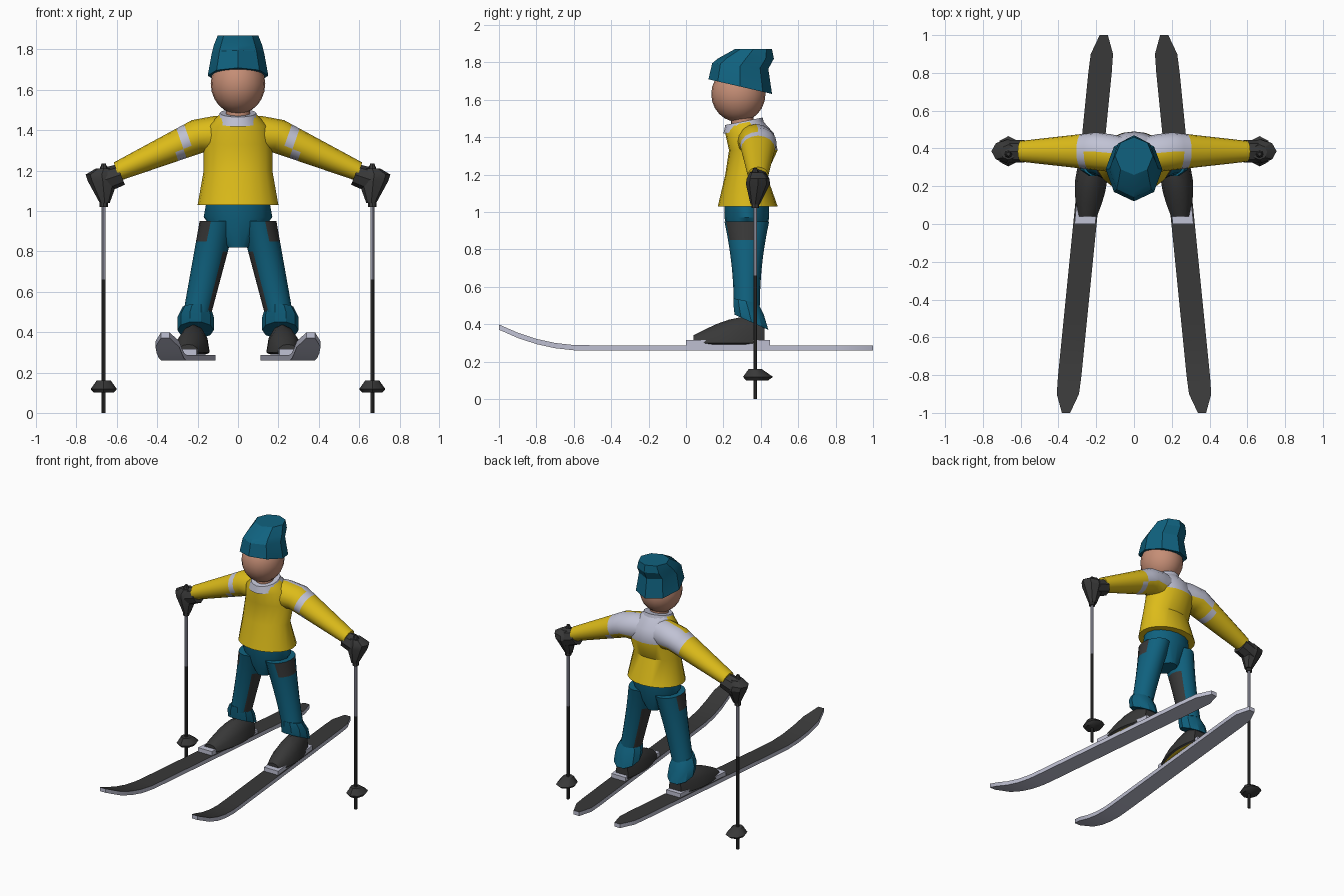
import bpy, bmesh
from math import cos, sin, pi, radians, sqrt

cube = bpy.data.objects.get("Cube")
if cube:
    bpy.data.objects.remove(cube, do_unlink=True)


def material(name, *colour):
    mat = bpy.data.materials.new(name)
    mat.use_nodes = True
    mat.diffuse_color = (*colour, 1)
    shader = next(node for node in mat.node_tree.nodes if node.type == 'BSDF_PRINCIPLED')
    shader.inputs["Base Color"].default_value = (*colour, 1)
    return mat


yellow = material("jacket yellow", .72, .5, .01)
teal = material("trouser teal", .005, .12, .21)
dark = material("charcoal", .04, .04, .04)
pale = material("pale grey", .53, .54, .66)
skin = material("skin", .56, .27, .18)


def smooth(obj, angle):
    bpy.ops.object.select_all(action='DESELECT')
    obj.select_set(True)
    bpy.context.view_layer.objects.active = obj
    bpy.ops.object.shade_smooth_by_angle(angle=radians(angle))


def loft(name, rings, mats, axis='z', sides=16, mirror=False, square=False,
         floor=0, rule=None, angle=40):
    """Skin rings of (x, y, z, first radius, second radius, tilt) along an axis."""
    bm = bmesh.new()
    rows = []
    phase, grow = (pi / 4, sqrt(2)) if square else (0, 1)
    for x, y, z, first, second, *tilt in rings:
        lean = tilt[0] if tilt else 0
        row = []
        for i in range(sides):
            turn = 2 * pi * i / sides + phase
            u, v = grow * first * cos(turn), grow * second * sin(turn)
            dx, dy, dz = {'x': (lean * v, u, v), 'y': (u, lean * v, v), 'z': (u, v, lean * v)}[axis]
            row.append(bm.verts.new((x + dx, y + dy, max(floor, z + dz))))
        rows.append(row)
    for low, high in zip(rows, rows[1:]):
        for i in range(sides):
            bm.faces.new((low[i - 1], low[i], high[i], high[i - 1]))
    bm.faces.new(rows[0])
    bm.faces.new(rows[-1])
    bmesh.ops.recalc_face_normals(bm, faces=bm.faces)
    if rule:
        for face in bm.faces:
            face.material_index = int(rule(face.calc_center_median(), face.normal))
    if mirror:
        for vert in bm.verts:
            vert.co.x *= -1
        bmesh.ops.reverse_faces(bm, faces=bm.faces)
    mesh = bpy.data.meshes.new(name)
    bm.to_mesh(mesh)
    bm.free()
    for mat in mats:
        mesh.materials.append(mat)
    obj = bpy.data.objects.new(name, mesh)
    bpy.context.collection.objects.link(obj)
    smooth(obj, angle)


def sweep(section, count):
    """Rings given by a function of the fraction along the part."""
    return [section(i / count) for i in range(count + 1)]


# Head, neck and hat with a flopped-back top
bpy.ops.mesh.primitive_uv_sphere_add(segments=20, ring_count=12, location=(0, .28, 1.63))
head = bpy.context.object
head.name = "head"
head.scale = (.135, .145, .15)
head.data.materials.append(skin)
smooth(head, 60)
loft("neck", [(0, .3, z, .06, .06) for z in (1.4, 1.54)], [skin])
loft("hat", [(0, .29, 1.67, .15, .17, -.23), (0, .29, 1.78, .13, .15, -.1),
             (0, .32, 1.82, .12, .15), (0, .36, 1.87, .1, .1)], [teal], sides=8, angle=30)

# Jacket body with a pale yoke on the back, and the collar
loft("jacket_body", [(0, .33, 1.03, .2, .16), (0, .32, 1.2, .17, .11), (0, .36, 1.33, .17, .13),
                     (0, .34, 1.42, .15, .13), (0, .31, 1.48, .09, .09, .2)],
     [yellow, pale], sides=20, rule=lambda c, n: c.z > 1.33 and c.y > .37)
loft("collar", [(0, .31, 1.44, .11, .11, .2), (0, .31, 1.485, .09, .1, .2)], [pale])

# Trouser seat
loft("trouser_seat", [(0, .325, 1.08, .15, .12), (0, .325, .97, .17, .12),
                      (0, .325, .82, .06, .08)], [teal])


def sleeve_ring(t):
    return .2 + .4 * t, .385, 1.37 - .175 * t, .1 - .045 * t, .08 - .035 * t, .35


def sleeve_colour(c, n):
    band = .25 < c.x < .29
    yoke = c.x < .29 and c.y > .385 and c.z > 1.33
    return band or yoke


def leg_ring(t):
    return .1 + .1 * t, .325, .95 - .45 * t, .09 - .02 * t, .07 + .05 * (1 - t) ** 2


def leg_colour(c, n):
    knee_patch = c.z > .85 and n.x > .3 and c.y < .35
    inner_patch = c.z < .8 and n.x < -.6
    return knee_patch or inner_patch


def ski_x(y):
    return .26 - .1 * y


def boot_ring(t):
    y = .04 + .38 * t
    return ski_x(y) - .01, y, .3, .05 + .035 * sin(pi * t), .04 + .1 * sin(2 * t)


def ski_ring(t):
    y = 2 * t - 1
    tip_rise = .55 * max(0, -y - .55) ** 2
    width = .062 * min(1, .35 + 6 * (1 - abs(y)))
    return ski_x(y), y, .273 + tip_rise, width, .014


def facing_up(c, n):
    return n.z > .5


def facing_down(c, n):
    return n.z < -.9


for label, mirror in (("left", False), ("right", True)):

    def part(name, rings, *mats, **options):
        loft(label + "_" + name, rings, mats, mirror=mirror, **options)

    def pole_part(name, mat, *sections):
        part(name, [(.665, .37 + back, z, r, r + back) for z, r, back in sections], mat, sides=8)

    # Sleeve, with the shoulder running into the jacket
    shoulder = [(0, .36, 1.38, .09, .085), (.12, .375, 1.375, .1, .095)]
    part("sleeve", shoulder + sweep(sleeve_ring, 10), yellow, pale, axis='x', rule=sleeve_colour)

    # Glove
    part("glove_cuff", [(.58, .385, 1.18, .06, .05, .4), (.67, .385, 1.15, .06, .06, .3)],
         dark, axis='x', sides=8)
    part("glove_fist", [(.66, .37, 1.04, .025, .025), (.67, .385, 1.15, .075, .065),
                        (.675, .385, 1.18, .08, .06), (.665, .38, 1.21, .04, .04)],
         dark, sides=8, angle=30)

    # Ski pole
    pole_part("pole_lower", dark, (0, .01, 0), (.66, .01, 0))
    pole_part("pole_upper", pale, (.66, .01, 0), (1.03, .01, 0))
    pole_part("pole_grip", dark, (1.02, .02, 0), (1.21, .02, 0), (1.235, .01, 0))
    pole_part("pole_basket", dark, (.1, .05, .01), (.118, .065, .015), (.16, .035, 0))

    # Trouser leg with dark patches, and its flared cuff
    part("trouser_leg", sweep(leg_ring, 9), teal, dark, rule=leg_colour)
    part("trouser_cuff", [(.205, .32, .525, .07, .07, -.2), (.21, .335, .475, .09, .085, -.3),
                          (.21, .35, .41, .09, .095, -.45)], teal, sides=10, angle=30)

    # Boot with a yellow sole, standing on its binding
    part("boot", sweep(boot_ring, 6), dark, yellow, axis='y', sides=12, floor=.292,
         rule=facing_down)
    part("binding", [(ski_x(y), y, .296, .055, .02) for y in (0, .45)],
         pale, axis='y', sides=4, square=True)

    # Ski with an upturned tip, dark on top
    part("ski", sweep(ski_ring, 20), pale, dark, axis='y', sides=4, square=True,
         rule=facing_up, angle=30)
